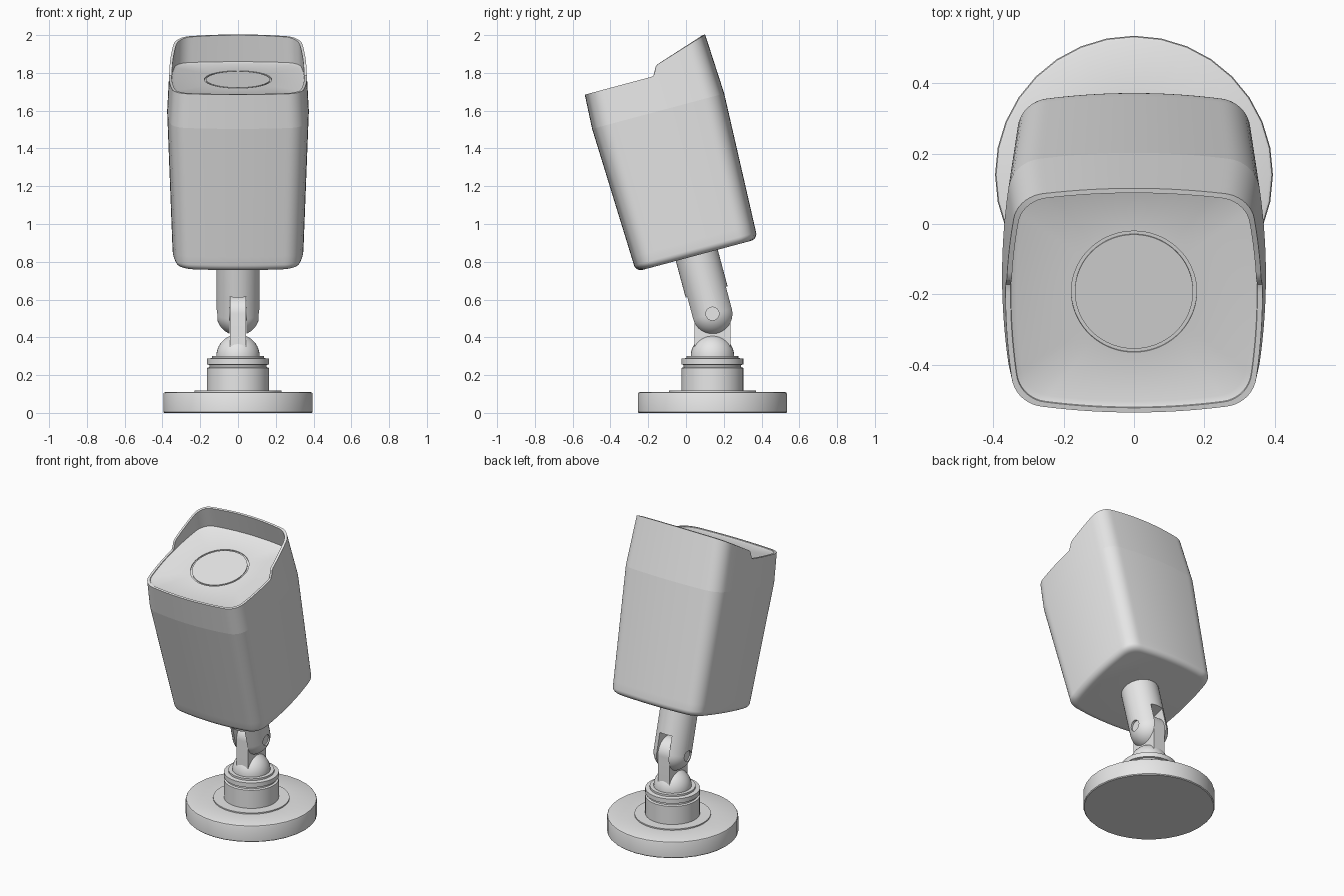
import bpy, bmesh, math
from mathutils import Matrix, Vector

if "Cube" in bpy.data.objects:
    bpy.data.objects.remove(bpy.data.objects["Cube"])

grey = bpy.data.materials.new("light_grey")
grey.diffuse_color = (0.8, 0.8, 0.8, 1)
grey.use_nodes = True
grey.node_tree.nodes["Principled BSDF"].inputs["Base Color"].default_value = grey.diffuse_color

STAND = Matrix.Translation((0, 0.14, 0))
# tilted frame with its origin at the hinge pivot
TILT = Matrix.Translation((0, 0.14, 0.525)) @ Matrix.Rotation(math.radians(15), 4, 'X')


def finish(name, bm, matrix):
    bmesh.ops.recalc_face_normals(bm, faces=bm.faces)
    bm.transform(matrix)
    me = bpy.data.meshes.new(name)
    bm.to_mesh(me)
    bm.free()
    me.materials.append(grey)
    ob = bpy.data.objects.new(name, me)
    bpy.context.collection.objects.link(ob)
    return ob


def activate(ob):
    bpy.ops.object.select_all(action='DESELECT')
    ob.select_set(True)
    bpy.context.view_layer.objects.active = ob


def smooth(ob, degrees=30):
    activate(ob)
    bpy.ops.object.shade_smooth_by_angle(angle=math.radians(degrees))


def loft(rings):
    """Skin closed rings of points and cap both ends."""
    bm = bmesh.new()
    vs = [[bm.verts.new(p) for p in ring] for ring in rings]
    n = len(vs[0])
    for r0, r1 in zip(vs, vs[1:]):
        for i in range(n):
            j = (i + 1) % n
            bm.faces.new((r0[i], r0[j], r1[j], r1[i]))
    bm.faces.new(vs[0][::-1])
    bm.faces.new(vs[-1])
    return bm, vs


def lathe(name, profile, matrix, n=32):
    rings = [[(r * math.cos(2 * math.pi * i / n), r * math.sin(2 * math.pi * i / n), z)
              for i in range(n)] for r, z in profile]
    return finish(name, loft(rings)[0], matrix)


def arc(r, zc, a0, a1, steps=10):
    return [(r * math.cos(a), zc + r * math.sin(a))
            for a in (math.radians(a0 + (a1 - a0) * i / steps) for i in range(steps + 1))]


# wall plate, with a thin raised ring
smooth(lathe("base_plate", [(0.39, 0), (0.395, 0.005), (0.395, 0.1), (0.392, 0.107),
                            (0.385, 0.11), (0.23, 0.11), (0.23, 0.118), (0.16, 0.118)], STAND))

# collar with groove, and the ball on top of it
smooth(lathe("collar", [(0.165, 0.1), (0.165, 0.238), (0.152, 0.242), (0.152, 0.254),
                        (0.165, 0.257), (0.165, 0.287), (0.138, 0.29), (0.138, 0.302),
                        (0.11, 0.302)], STAND))
smooth(lathe("ball", [(0.115, 0.28)] + arc(0.115, 0.3, 0, 88), STAND))

# hinge tab: straight sides with a round top
outline = [(-0.095, 0.3), (0.095, 0.3)] + arc(0.095, 0.525, 0, 180, 24)
bm, _ = loft([[(x, y, z) for y, z in outline] for x in (-0.042, 0.042)])
smooth(finish("hinge_tab", bm, STAND))

# forked arm with a round lower end
arm = lathe("arm", arc(0.115, 0, -88, 0, 12) + [(0.115, 0.34)], TILT, 40)


def cut(target, cutter):
    cutter.hide_render = True
    mod = target.modifiers.new("cut", 'BOOLEAN')
    mod.operation = 'DIFFERENCE'
    mod.solver = 'EXACT'
    mod.object = cutter
    activate(target)
    bpy.ops.object.modifier_apply(modifier=mod.name)
    bpy.data.objects.remove(cutter)


ACROSS = TILT @ Matrix.Rotation(math.pi / 2, 4, 'Y')
bm = bmesh.new()
bmesh.ops.create_cube(bm, size=1, matrix=Matrix.Translation((0, 0, -0.04))
                      @ Matrix.Diagonal((0.089, 0.4, 0.32, 1)))
cut(arm, finish("slot_cutter", bm, TILT))
cut(arm, lathe("bolt_cutter", [(0.035, -0.2), (0.035, 0.2)], ACROSS, 24))
smooth(arm)
smooth(lathe("hinge_bolt", [(0.035, -0.1), (0.035, 0.1)], ACROSS, 24))


# camera body: rounded square section with gently bulged sides
def section():
    r, f, hx, hy = 0.1, 0.13, 0.375, 0.362
    pts = []
    ex, ey = hx - 0.018 - r * math.cos(f), hy - 0.018 - r * math.cos(f)
    sx, sy = ex + r * math.sin(f), ey + r * math.sin(f)   # half lengths of the sides
    for k in range(4):
        turn = Matrix.Rotation(k * math.pi / 2, 2)
        half, reach, cx, cy = (sy, hx, ex, ey) if k % 2 == 0 else (sx, hy, ey, ex)
        for i in range(40):
            t = -1 + i / 20
            pts.append(turn @ Vector((reach - 0.018 * t * t, half * t)))
        for i in range(9):
            a = f + (math.pi / 2 - 2 * f) * i / 9
            pts.append(turn @ Vector((cx + r * math.cos(a), cy + r * math.sin(a))))
    return pts


BREAK = 1.11


def scale_at(b):
    return 1 - 0.14 * (b - BREAK) if b > BREAK else 1 - 0.1 * (BREAK - b)


def rim_height(a):
    """Low rim below, a soft step, then the sloping hood."""
    if a < 0.062:
        t = max(0, (a - 0.02) / 0.042)
        return 1.295 + 0.055 * t * t * (3 - 2 * t)
    return 1.35 + 0.084 * (a - 0.062) / 0.286


SEC = section()


def ring(b, k):
    return [(p.x * k, p.y * k, b) for p in SEC]


def circle(r, b):
    return [(r * p.x / p.length, r * p.y / p.length, b) for p in SEC]


rings = []
for i in range(7):                                   # rounded back edge
    a = math.pi / 2 * i / 6
    b = 0.32 + 0.035 * (1 - math.sin(a))
    rings.append(ring(b, scale_at(b) - 0.1 * (1 - math.cos(a))))
rings = rings[::-1]
rings = sorted(rings, key=lambda q: q[0][2])
rings.append(ring(0.4, scale_at(0.4)))
break_index = len(rings)
rings.append(ring(BREAK, 1))
outer, inner = [], []
for p in SEC:                                        # rim and hood edge
    h = rim_height(p.y)
    k = scale_at(h)
    outer.append((p.x * k, p.y * k, h))
    inner.append((p.x * (k - 0.038), p.y * (k - 0.038), h))
rings += [outer, inner,
          ring(1.291, scale_at(1.291) - 0.042),      # foot of the hood wall
          ring(1.284, scale_at(1.284) - 0.085),      # chamfer to the front panel
          circle(0.178, 1.284), circle(0.178, 1.278),  # lens groove
          circle(0.168, 1.278), circle(0.168, 1.284)]
# the back edge arc runs from the cap outwards
bm, vs = loft(rings)
crease = set(vs[break_index])
for e in bm.edges:
    if e.verts[0] in crease and e.verts[1] in crease:
        e.smooth = False
smooth(finish("camera_body", bm, TILT), 25)
